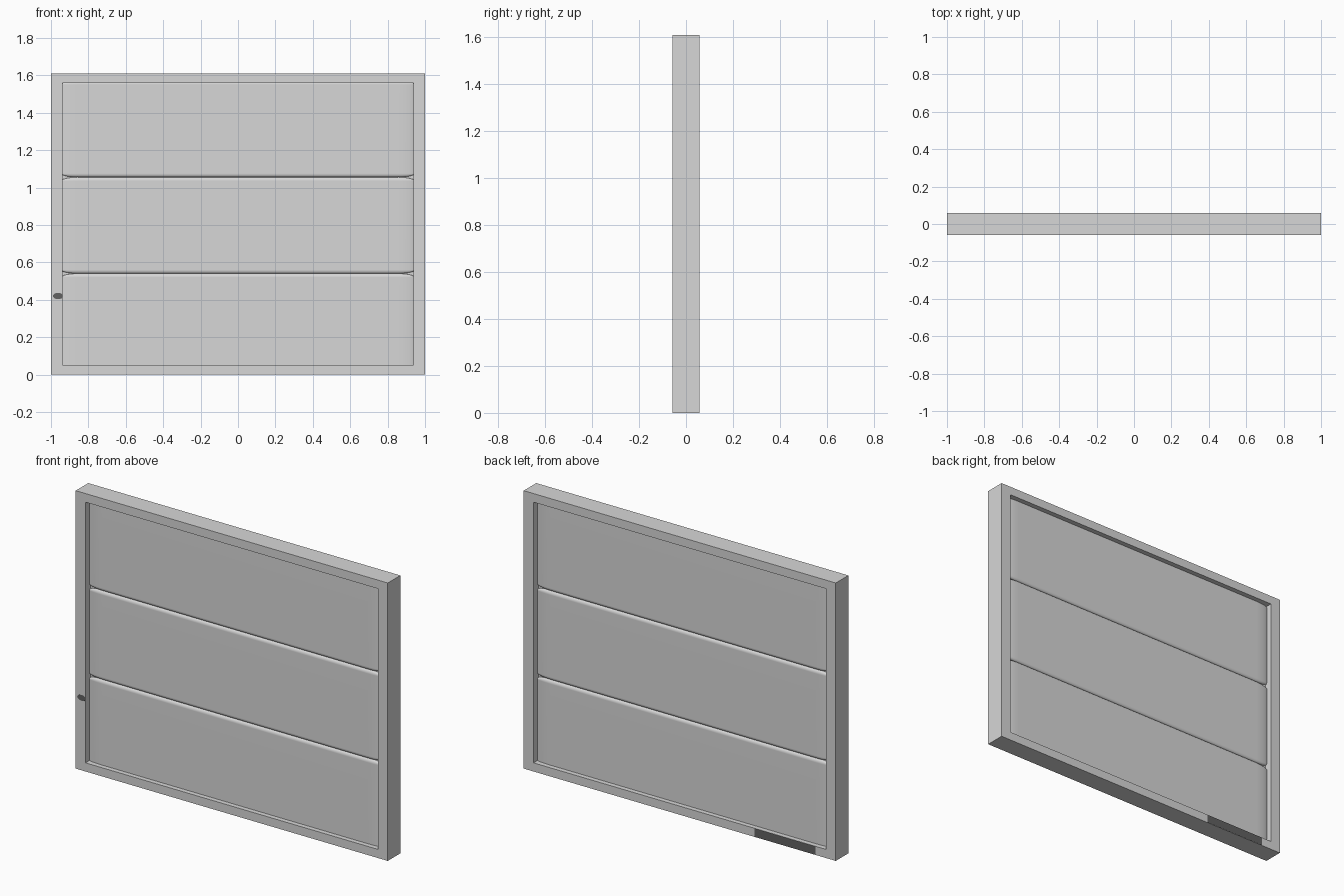
import bpy, bmesh
from mathutils import Vector

if "Cube" in bpy.data.objects:
    bpy.data.objects.remove(bpy.data.objects["Cube"])


def material(name, v):
    m = bpy.data.materials.new(name)
    m.diffuse_color = (v, v, v, 1)
    m.use_nodes = True
    m.node_tree.nodes["Principled BSDF"].inputs["Base Color"].default_value = m.diffuse_color
    return m


grey = material("light grey", 0.68)
dark = material("dark grey", 0.12)


def add_object(name, bm, mat):
    bmesh.ops.recalc_face_normals(bm, faces=bm.faces[:])
    me = bpy.data.meshes.new(name)
    bm.to_mesh(me)
    bm.free()
    me.materials.append(mat)
    ob = bpy.data.objects.new(name, me)
    bpy.context.collection.objects.link(ob)
    return ob


def box(name, lo, hi, mat):
    lo, hi = Vector(lo), Vector(hi)
    bm = bmesh.new()
    bmesh.ops.create_cube(bm, size=1)
    bmesh.ops.scale(bm, vec=hi - lo, verts=bm.verts)
    bmesh.ops.translate(bm, vec=(lo + hi) / 2, verts=bm.verts)
    return add_object(name, bm, mat)


W, H, D = 0.998, 1.61, 0.0575      # half width, height, half depth
IX, Z0, Z1 = 0.937, 0.05, 1.56     # opening

# rectangular frame: outer and inner rings bridged, front and back
bm = bmesh.new()
rings = []
for y in (-D, D):
    for x, lo, hi in ((1.0, 0, H), (IX, Z0, Z1)):
        rings.append([bm.verts.new(p) for p in
                      ((-x, y, lo), (x, y, lo), (x, y, hi), (-x, y, hi))])
fo, fi, bo, bi = rings
for a, b in ((fo, fi), (fi, bi), (bi, bo), (bo, fo)):
    for i in range(4):
        j = (i + 1) % 4
        bm.faces.new((a[i], a[j], b[j], b[i]))
add_object("frame", bm, grey)

# three boards with softly rounded edges, long rounding towards the ends
R = Vector((0.09, 0.014, 0.02))    # rounding along x, y, z
half = Vector((0.945, 0.03, 0.2575))
for k in range(3):
    bm = bmesh.new()
    bmesh.ops.create_cube(bm, size=2)
    bmesh.ops.scale(bm, vec=[half[i] / R[i] for i in range(3)], verts=bm.verts)
    bmesh.ops.bevel(bm, geom=bm.edges[:], offset=1, segments=6, profile=0.5,
                    affect='EDGES', clamp_overlap=False)
    bmesh.ops.scale(bm, vec=R, verts=bm.verts)
    bmesh.ops.translate(bm, vec=(0, 0, 0.2825 + 0.515 * k), verts=bm.verts)
    ob = add_object(f"board_{k + 1}", bm, grey)
    bpy.context.view_layer.objects.active = ob
    ob.select_set(True)
    bpy.ops.object.shade_smooth_by_angle(angle=0.6)
    ob.select_set(False)
    # keep the broad faces evenly flat in shading
    mod = ob.modifiers.new("flat faces", 'WEIGHTED_NORMAL')
    mod.keep_sharp = True

# thin tongues closing the gaps at the board corners
for k in range(4):
    z = 0.025 + 0.515 * k
    for name, s in (("left", -1), ("right", 1)):
        xs = sorted((s * 0.86, s * 0.944))
        box(f"tongue_{name}_{k + 1}", (xs[0], -0.012, z - 0.021),
            (xs[1], 0.012, z + 0.021), grey)

# dark worn patch on the back of the bottom rail
box("back_patch", (-0.87, D - 0.004, 0.001), (-0.48, D + 0.0006, Z0 - 0.001), dark)

# small dark oval mark on the left post
bm = bmesh.new()
bmesh.ops.create_cone(bm, cap_ends=True, segments=16, radius1=1, radius2=1, depth=1)
for v in bm.verts:
    x, y, z = v.co
    v.co = (min(-0.962 + 0.028 * x, -0.939), -D + 0.0018 + 0.0048 * z, 0.42 + 0.017 * y)
add_object("post_mark", bm, dark)
